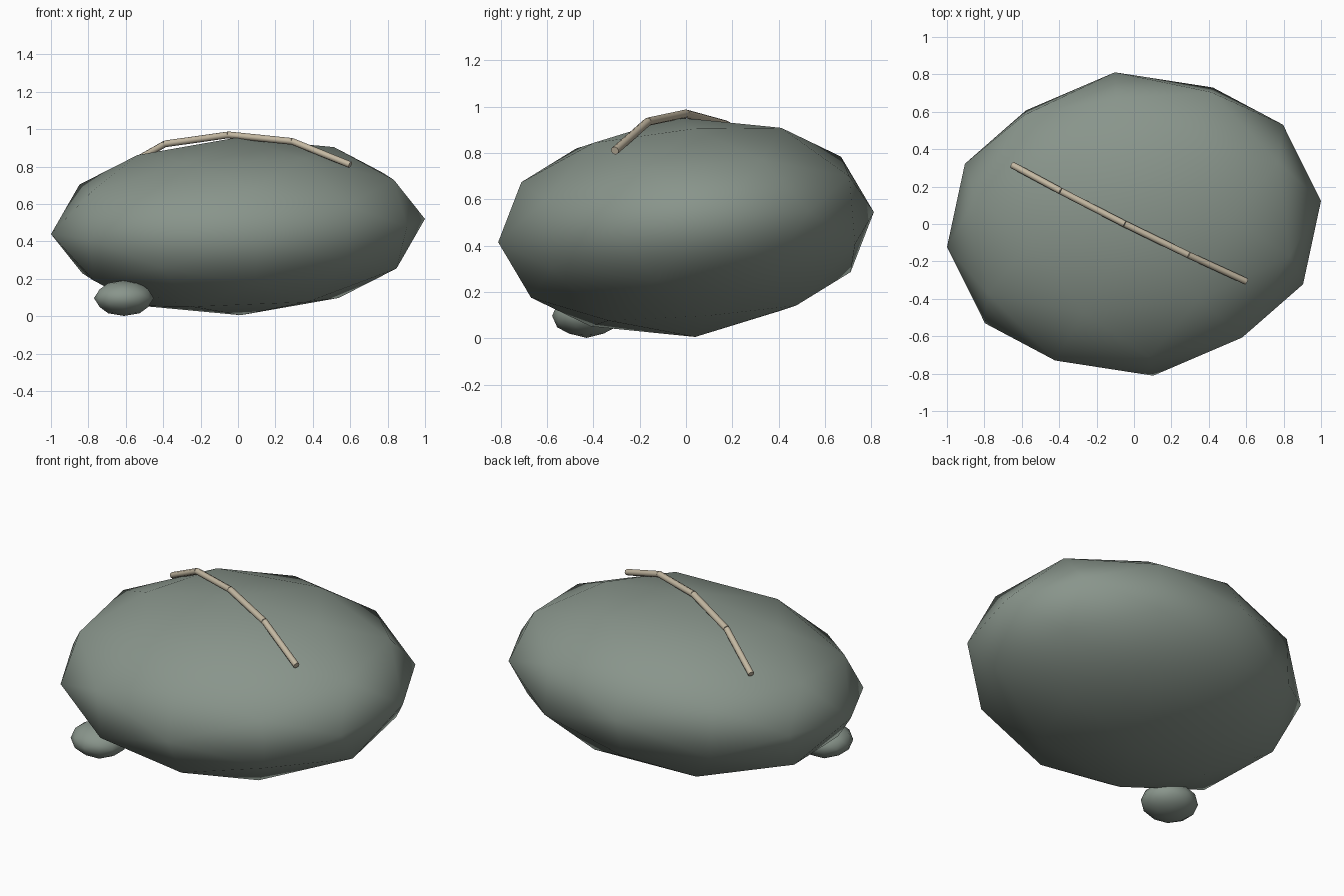
import bpy, bmesh
from math import radians
from mathutils import Vector

if "Cube" in bpy.data.objects:
    bpy.data.objects.remove(bpy.data.objects["Cube"])


def material(name, color):
    mat = bpy.data.materials.new(name)
    mat.diffuse_color = (*color, 1)
    mat.use_nodes = True
    mat.node_tree.nodes["Principled BSDF"].inputs["Base Color"].default_value = mat.diffuse_color
    return mat


stone = material("stone", (0.25, 0.30, 0.26))
pale = material("pale_vein", (0.55, 0.48, 0.36))


def add_object(name, bm, mat):
    mesh = bpy.data.meshes.new(name)
    bmesh.ops.recalc_face_normals(bm, faces=bm.faces)
    bm.to_mesh(mesh)
    bm.free()
    mesh.materials.append(mat)
    obj = bpy.data.objects.new(name, mesh)
    bpy.context.collection.objects.link(obj)
    return obj


# Smooth rock: golden-ratio icosahedron, split once and rounded to a sphere
def rock(name, location, radii, rotation):
    bm = bmesh.new()
    phi = (1 + 5 ** 0.5) / 2
    for a in (-1, 1):
        for b in (-phi, phi):
            for co in ((b, a, 0), (0, b, a), (a, 0, b)):
                bm.verts.new(co)
    bmesh.ops.convex_hull(bm, input=bm.verts[:])
    bmesh.ops.subdivide_edges(bm, edges=bm.edges[:], cuts=1, use_grid_fill=True)
    for v in bm.verts:
        v.co.normalize()
    for f in bm.faces:
        f.smooth = True
    obj = add_object(name, bm, stone)
    obj.location = location
    obj.scale = radii
    obj.rotation_euler = [radians(r) for r in rotation]


rock("boulder", (0, 0, 0.48), (1.008, 0.82, 0.476), (4.55, -2.3, 7))
rock("small_stone", (-0.61, -0.43, 0.097), (0.16, 0.148, 0.095), (0, 0, 0))

# Vein: a chain of thin rods laid over the top of the boulder
path = [Vector(p) for p in ((-0.65, 0.315, 0.775), (-0.39, 0.175, 0.922),
                            (-0.05, 0.0, 0.97), (0.29, -0.165, 0.935),
                            (0.6, -0.307, 0.81))]
for i, (a, b) in enumerate(zip(path, path[1:])):
    bm = bmesh.new()
    bmesh.ops.create_cone(bm, cap_ends=True, segments=8, radius1=0.018,
                          radius2=0.018, depth=(b - a).length)
    for f in bm.faces:
        f.smooth = len(f.verts) == 4
    for e in bm.edges:
        e.smooth = all(f.smooth for f in e.link_faces)
    rod = add_object(f"vein_{i + 1}", bm, pale)
    rod.location = (a + b) / 2
    rod.rotation_mode = 'QUATERNION'
    rod.rotation_quaternion = (b - a).to_track_quat('Z', 'Y')
